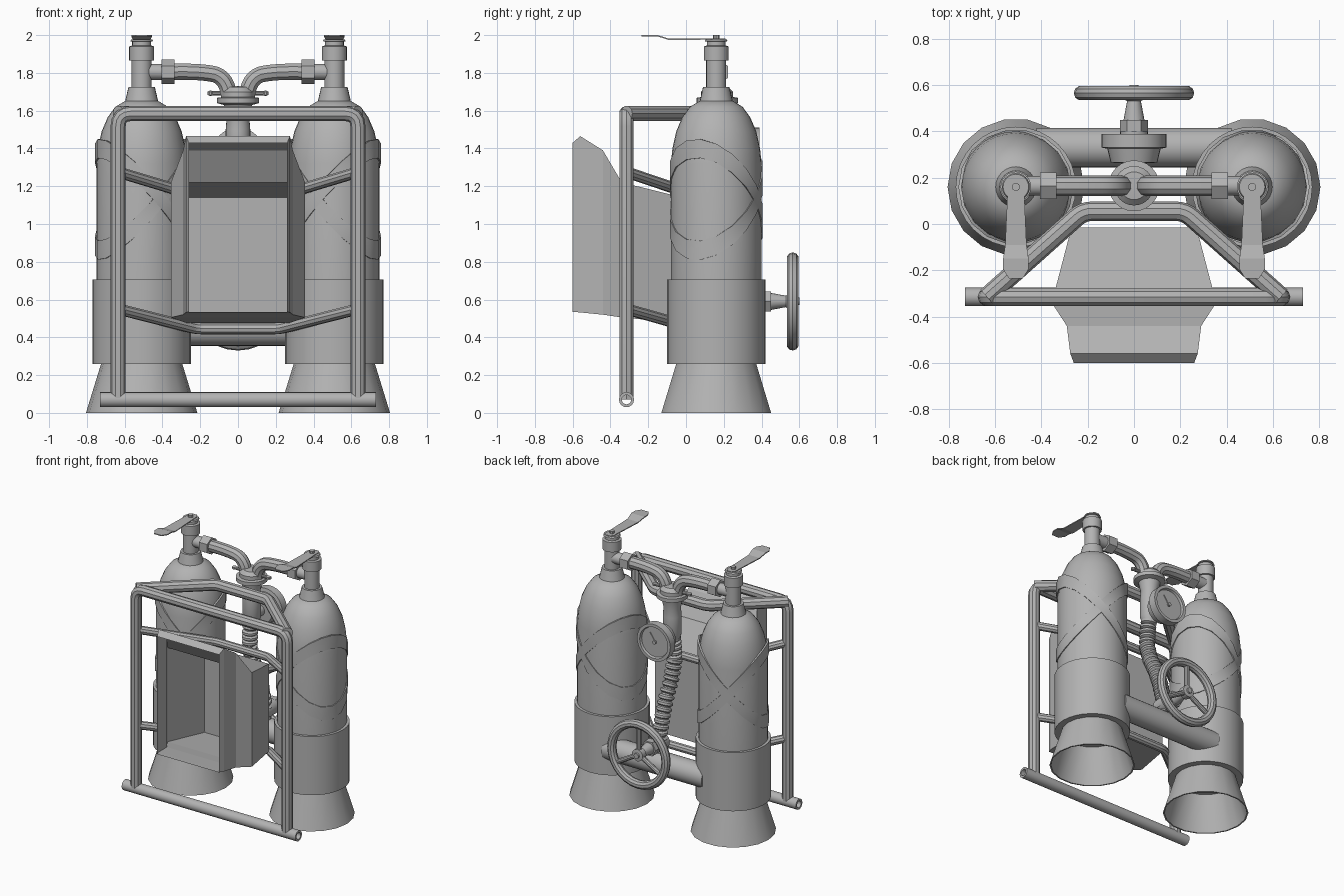
import bpy, bmesh, math
from mathutils import Vector, Matrix

if "Cube" in bpy.data.objects:
    bpy.data.objects.remove(bpy.data.objects["Cube"], do_unlink=True)

GREY = (0.45, 0.45, 0.45, 1)
metal = bpy.data.materials.new("plain_grey")
metal.use_nodes = True
metal.diffuse_color = GREY
metal.node_tree.nodes["Principled BSDF"].inputs["Base Color"].default_value = GREY

UP = Matrix.Identity(4)
BACK = Matrix.Rotation(-math.pi / 2, 4, 'X')   # local z -> +y
SIDE = Matrix.Rotation(math.pi / 2, 4, 'Y')    # local z -> +x


def finish(obj, smooth=True):
    obj.data.materials.clear()
    obj.data.materials.append(metal)
    bpy.ops.object.select_all(action='DESELECT')
    obj.select_set(True)
    bpy.context.view_layer.objects.active = obj
    if obj.type == 'CURVE':
        bpy.ops.object.convert(target='MESH')
        obj = bpy.context.object
    if smooth:
        bpy.ops.object.shade_smooth_by_angle(angle=math.radians(35))
    return obj


def from_bmesh(name, bm, smooth=True, recalc=True):
    if recalc:
        bmesh.ops.recalc_face_normals(bm, faces=bm.faces)
    mesh = bpy.data.meshes.new(name)
    bm.to_mesh(mesh)
    bm.free()
    obj = bpy.data.objects.new(name, mesh)
    bpy.context.collection.objects.link(obj)
    return finish(obj, smooth)


def lathe(name, profile, at, axis=UP, segs=24, smooth=True):
    """Spin (radius, height) pairs; radius 0 closes an end."""
    bm = bmesh.new()
    rings = []
    for r, h in profile:
        n = 1 if r == 0 else segs
        rings.append([bm.verts.new((r * math.cos(math.tau * i / segs),
                                    r * math.sin(math.tau * i / segs), h)) for i in range(n)])
    for a, b in zip(rings, rings[1:]):
        for i in range(segs):
            j = (i + 1) % segs
            quad = [a[i % len(a)], a[j % len(a)], b[j % len(b)], b[i % len(b)]]
            bm.faces.new(list(dict.fromkeys(quad)))
    bm.transform(Matrix.Translation(at) @ axis)
    return from_bmesh(name, bm, smooth)


def rod(name, r, low, high, at, axis=UP, segs=24):
    return lathe(name, [(0, low), (r, low), (r, high), (0, high)], at, axis, segs)


def fillet(points, radius, steps=4):
    """Round the inner corners of a path."""
    pts = [Vector(p) for p in points]
    out = [pts[0]]
    for a, b, c in zip(pts, pts[1:], pts[2:]):
        p, q = b + (a - b).normalized() * radius, b + (c - b).normalized() * radius
        for k in range(steps + 1):
            t = k / steps
            out.append(p * (1 - t) ** 2 + b * 2 * t * (1 - t) + q * t * t)
    return out + [pts[-1]]


def tube(name, points, r, kind='POLY', caps=True):
    curve = bpy.data.curves.new(name, 'CURVE')
    curve.dimensions = '3D'
    curve.bevel_depth = r
    curve.bevel_resolution = 3
    curve.use_fill_caps = caps
    curve.resolution_u = 8
    spline = curve.splines.new(kind)
    spline.points.add(len(points) - 1)
    for sp, p in zip(spline.points, points):
        sp.co = (*p, 1)
    if kind == 'NURBS':
        spline.use_endpoint_u = True
        spline.order_u = 3
    obj = bpy.data.objects.new(name, curve)
    bpy.context.collection.objects.link(obj)
    return finish(obj)


def strap(name, at, phase, rise):
    """Slanted band around a tank."""
    bm = bmesh.new()
    n = 18
    rows = [[bm.verts.new((r * math.cos(a), r * math.sin(a), rise * math.cos(a - phase) + h))
             for a in (math.tau * i / n for i in range(n))]
            for r, h in ((0.235, -0.05), (0.248, -0.05), (0.248, 0.05), (0.235, 0.05))]
    for k in range(4):
        a, b = rows[k], rows[(k + 1) % 4]
        for i in range(n):
            j = (i + 1) % n
            bm.faces.new((a[i], a[j], b[j], b[i]))
    bm.transform(Matrix.Translation(at))
    return from_bmesh(name, bm)


# Paired tanks with skirts, sleeves, valves and levers
for s, side in ((1, "left"), (-1, "right")):
    base = Vector((s * 0.51, 0.16, 0))
    lathe(side + "_skirt", [(0.295, 0), (0.215, 0.26), (0.205, 0.26), (0.285, 0), (0.295, 0)], base, segs=18)
    lathe(side + "_sleeve", [(0, 0.27), (0.2, 0.26), (0.26, 0.26), (0.26, 0.705), (0.235, 0.705)], base, segs=32)
    lathe(side + "_tank", [(0.24, 0.65), (0.24, 1.32), (0.232, 1.4), (0.212, 1.49), (0.18, 1.565),
                           (0.14, 1.62), (0.09, 1.65), (0, 1.66)], base, segs=32)
    lathe(side + "_neck", [(0.09, 1.64), (0.085, 1.66), (0.07, 1.725), (0.053, 1.725), (0.053, 1.865),
                           (0.066, 1.865), (0.066, 1.94), (0.05, 1.945), (0.05, 1.965),
                           (0.06, 1.968), (0.055, 1.978), (0, 1.978)], base)
    rod(side + "_lever_bolt", 0.018, 1.97, 2.0, base, segs=8)
    phase = math.radians(-25) * s + (0 if s > 0 else math.pi)
    for k, tag in ((1, "rising"), (-1, "falling")):
        strap(f"{side}_{tag}_strap", base + Vector((0, 0, 1.13)), phase, 0.27 * k)

    # Lever: a thin bent plate widening to a pointed tip
    bm = bmesh.new()
    rows = []
    for y, half, z in ((0.05, 0.02, 1.976), (0.025, 0.036, 1.976), (-0.02, 0.036, 1.976),
                       (-0.25, 0.046, 1.974), (-0.31, 0.055, 1.993), (-0.355, 0.055, 1.993),
                       (-0.395, 0.03, 1.993)):
        rows.append([bm.verts.new((x, y, z)) for x in (-half, half)])
    for a, b in zip(rows, rows[1:]):
        bm.faces.new((a[0], b[0], b[1], a[1]))
    ext = bmesh.ops.extrude_face_region(bm, geom=bm.faces[:])
    bmesh.ops.translate(bm, vec=(0, 0, 0.007),
                        verts=[g for g in ext["geom"] if isinstance(g, bmesh.types.BMVert)])
    bm.transform(Matrix.Translation(base))
    from_bmesh(side + "_lever", bm, False)

    # Outlet pipe bending into the centre manifold
    rod(side + "_outlet", 0.042, -0.1, 0.1, (s * 0.42, 0.165, 1.805), SIDE)
    rod(side + "_outlet_nut", 0.065, -0.035, 0.035, (s * 0.37, 0.165, 1.805), SIDE, 6)
    tube(side + "_outlet_pipe", [(s * 0.36, 0.165, 1.805), (s * 0.22, 0.165, 1.81), (s * 0.05, 0.165, 1.78),
                                 (s * 0.045, 0.165, 1.65)], 0.045, 'NURBS')
    rod(side + "_manifold_pin", 0.012, 0, 0.06, (s * 0.11 - 0.03, 0.165, 1.692), SIDE, 10)
    lathe(side + "_pin_knob", [(0, -0.016), (0.016, -0.008), (0.016, 0.008), (0, 0.016)],
          (s * 0.145, 0.165, 1.692), segs=10)

# Tube frame
tube("frame_hoop", fillet([(-0.635, -0.315, 0.07), (-0.635, -0.315, 1.585),
                           (0.635, -0.315, 1.585), (0.635, -0.315, 0.07)], 0.07), 0.04)
lathe("frame_foot_bar", [(0.025, -0.73), (0.04, -0.73), (0.04, 0.73), (0.025, 0.73), (0.025, -0.73)],
      (0, -0.315, 0.07), SIDE, 16)
for name, z, drop, r in (("top_rail", 1.585, 0, 0.042), ("upper_rail", 1.275, 0.125, 0.03),
                         ("lower_rail", 0.55, 0.105, 0.03)):
    tube(name, fillet([(-0.635, -0.315, z), (-0.22, 0.055, z - drop),
                       (0.22, 0.055, z - drop), (0.635, -0.315, z)], 0.04), r)

# Open-fronted hopper: mirrored stations (half width, y, bottom, top)
bm = bmesh.new()
stations = [(0.26, -0.6, 0.535, 1.43), (0.26, -0.56, 0.532, 1.465), (0.29, -0.44, 0.52, 1.39),
            (0.355, -0.34, 0.505, 1.22), (0.27, -0.015, 0.475, 1.14)]
stations[1] = (0.275, *stations[1][1:])
loops = [[bm.verts.new(c) for c in ((-w, y, lo), (w, y, lo), (w, y, hi), (-w, y, hi))]
         for w, y, lo, hi in stations]
for a, b in zip(loops, loops[1:]):
    for i in range(4):
        j = (i + 1) % 4
        bm.faces.new((a[i], a[j], b[j], b[i]))
bm.faces.new(loops[-1])
from_bmesh("hopper", bm, False)

# Cross cylinder joining the tanks
rod("cross_cylinder", 0.085, -0.42, 0.42, (0, 0.33, 0.44), SIDE, 28)

# Centre manifold and gauge
lathe("manifold", [(0, 1.73), (0.06, 1.725), (0.085, 1.70), (0.085, 1.672), (0.11, 1.668), (0.11, 1.64),
                   (0.075, 1.63), (0.06, 1.56), (0.065, 1.50), (0.065, 1.36), (0.05, 1.32), (0, 1.32)],
      (0, 0.165, 0))
rod("gauge_stem", 0.04, 0.17, 0.3, (0, 0, 1.37), BACK, 16)
lathe("gauge", [(0, 0.26), (0.10, 0.265), (0.115, 0.325), (0.14, 0.33), (0.14, 0.388),
                (0.118, 0.388), (0.112, 0.372), (0, 0.372)], (0, 0, 1.37), BACK, 32)
rod("gauge_hub", 0.014, 0.37, 0.385, (0, 0, 1.37), BACK, 10)
bm = bmesh.new()
bmesh.ops.create_cube(bm, size=1, matrix=Matrix.Translation((0.02, 0.375, 1.4)) @
                      Matrix.Rotation(0.6, 4, 'Y') @ Matrix.Diagonal((0.01, 0.006, 0.08, 1)))
from_bmesh("gauge_needle", bm, False)

# Ribbed hose: tube with evenly spaced rings
path = [Vector((0, y, z)) for y, z in ((0.165, 1.36), (0.145, 1.25), (0.14, 1.14), (0.175, 1.02),
                                       (0.235, 0.9), (0.28, 0.78), (0.31, 0.66), (0.33, 0.52))]
tube("hose", path, 0.042)
for k, (a, b) in enumerate(zip(path, path[1:])):
    turn = (b - a).to_track_quat('Z', 'Y').to_matrix().to_4x4()
    for t in (0, 1 / 3, 2 / 3):
        lathe(f"hose_ring_{k}", [(0.04, -0.018), (0.056, -0.008), (0.056, 0.008), (0.04, 0.018)],
              a.lerp(b, t), turn, 16)

# Hand wheel and its valve
hub = Vector((0, 0, 0.59))
lathe("valve_body", [(0, 0.27), (0.06, 0.28), (0.06, 0.40), (0, 0.40)], hub, BACK)
rod("valve_nut", 0.06, 0.395, 0.45, hub, BACK, 6)
lathe("wheel_stem", [(0.045, 0.45), (0.03, 0.53), (0.045, 0.54), (0.045, 0.585), (0.02, 0.588),
                     (0.02, 0.6), (0, 0.6)], hub, BACK, 16)
ring = [(0.228 + 0.032 * math.cos(math.tau * i / 10), 0.565 + 0.032 * math.sin(math.tau * i / 10))
        for i in range(11)]
lathe("wheel_rim", ring, hub, BACK, 28)
for k in range(3):
    a = math.pi / 2 + math.tau * k / 3
    tip = hub + Vector((0.22 * math.cos(a), 0.565, 0.22 * math.sin(a)))
    tube(f"wheel_spoke_{k}", [hub + Vector((0, 0.565, 0)), tip], 0.018)
